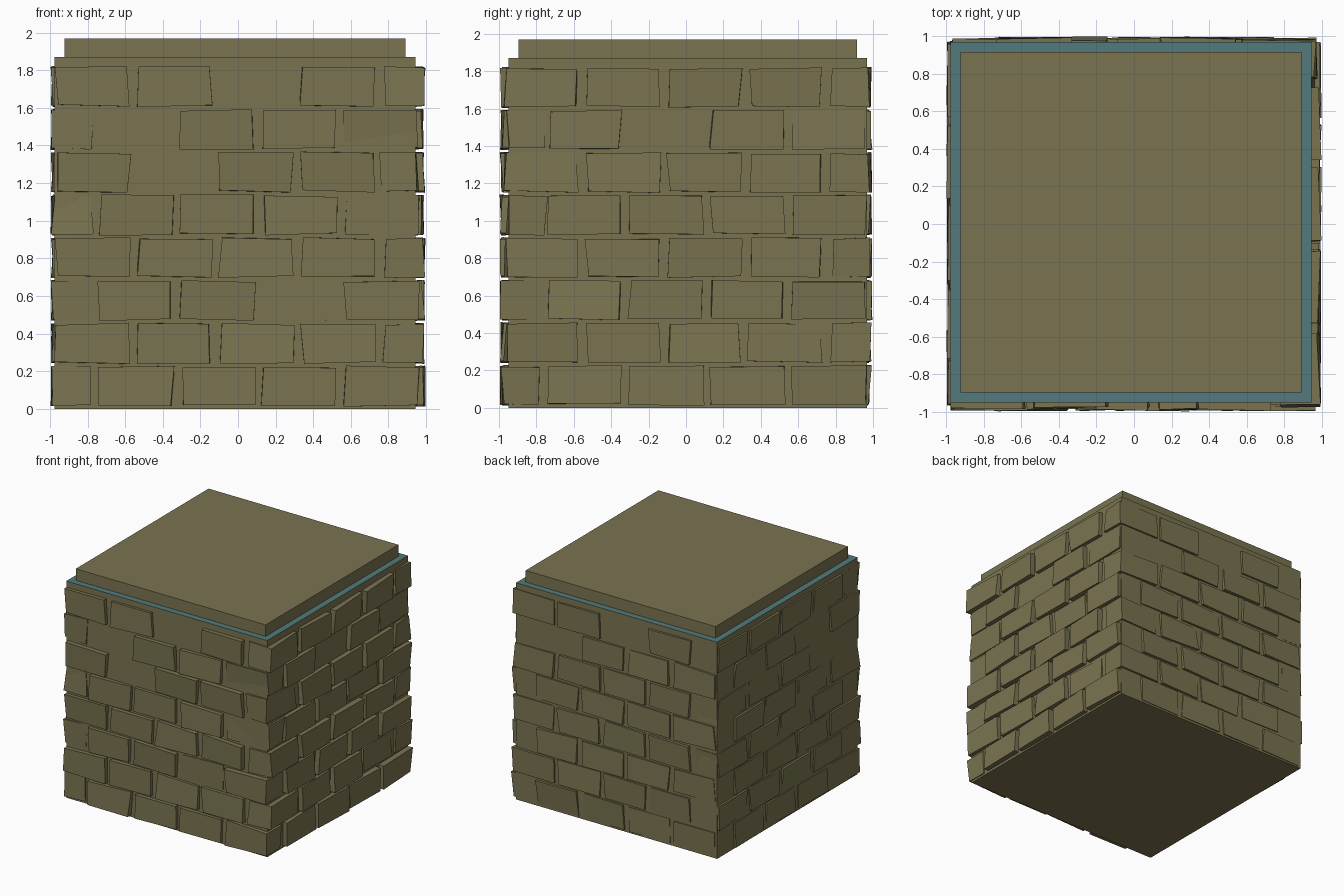
import bpy
import bmesh
import random
from mathutils import Matrix, Vector
from math import pi

if "Cube" in bpy.data.objects:
    bpy.data.objects.remove(bpy.data.objects["Cube"], do_unlink=True)

rng = random.Random(4)


def make_material(name, rgb):
    mat = bpy.data.materials.new(name)
    mat.use_nodes = True
    color = (*rgb, 1.0)
    mat.diffuse_color = color
    mat.node_tree.nodes["Principled BSDF"].inputs["Base Color"].default_value = color
    return mat


stone = make_material("olive stone", (0.195, 0.175, 0.082))
teal = make_material("teal ledge", (0.085, 0.195, 0.205))


def make_object(name, bm, materials):
    bmesh.ops.recalc_face_normals(bm, faces=bm.faces)
    mesh = bpy.data.meshes.new(name)
    bm.to_mesh(mesh)
    bm.free()
    for mat in materials:
        mesh.materials.append(mat)
    obj = bpy.data.objects.new(name, mesh)
    bpy.context.collection.objects.link(obj)
    return obj


def add_box(bm, low, high):
    low, high = Vector(low), Vector(high)
    size = high - low
    matrix = Matrix.Translation((low + high) / 2) @ Matrix.Diagonal((*size, 1))
    return bmesh.ops.create_cube(bm, size=1, matrix=matrix)["verts"]


# Wall core with a stepped top: the ledge is inset and the middle raised
LEDGE_Z, TOP_Z = 1.87, 1.97
bm = bmesh.new()
add_box(bm, (-0.975, -0.95, 0), (0.945, 0.968, LEDGE_Z))
bm.faces.ensure_lookup_table()
top = max(bm.faces, key=lambda f: f.calc_center_median().z)
ledge = bmesh.ops.inset_region(bm, faces=[top], thickness=0.076)["faces"]
for face in ledge:
    face.material_index = 1
raised = bmesh.ops.extrude_face_region(bm, geom=[top])["geom"]
bmesh.ops.translate(bm, vec=(0, 0, TOP_Z - LEDGE_Z),
                    verts=[g for g in raised if isinstance(g, bmesh.types.BMVert)])
bmesh.ops.delete(bm, geom=[top], context="FACES")
make_object("wall_core", bm, [stone, teal])

# Brick courses: each side is the same running bond turned a quarter circle
ROWS, COURSE, BRICK_H = 8, 0.2275, 0.205
PITCH, LENGTH, DEPTH = 0.435, 0.385, 0.205
FACE = 0.984
# Missing bricks per side, as (row, position)
missing = {
    "front": {(5, 1), (6, 0), (7, 2)},
    "left": {(6, 1)},
    "back": {(7, 2)},
    "right": {(6, 2)},
}
# Corner bricks that lie flush with the wall, as (row, position)
flush = {
    "front": {(4, 3), (6, 3), (2, 2)},
    "left": {(5, 0), (6, 3), (4, 2), (1, 3)},
    "back": {(6, 0)},
    "right": {(5, 3)},
}


def add_brick(bm, u, z, face):
    end = min(u + LENGTH, 0.978)
    verts = add_box(bm, (u, -face, z), (end, -face + DEPTH, z + BRICK_H))
    for v in verts:
        v.co.x += rng.uniform(-0.013, 0.013)
        v.co.y += rng.uniform(-0.013, 0.013)
        v.co.z += rng.uniform(-0.007, 0.007)


for turn, side in enumerate(("front", "left", "back", "right")):
    bm = bmesh.new()
    for row in range(ROWS):
        start = -0.735 if row % 2 == 0 else -0.965
        for i in range(4):
            if (row, i) in missing[side]:
                continue
            face = 0.955 if (row, i) in flush[side] else FACE
            add_brick(bm, start + PITCH * i, 0.018 + COURSE * row, face)
    bmesh.ops.rotate(bm, verts=bm.verts, cent=(0, 0, 0),
                     matrix=Matrix.Rotation(turn * pi / 2, 3, "Z"))
    make_object(side + "_bricks", bm, [stone])
